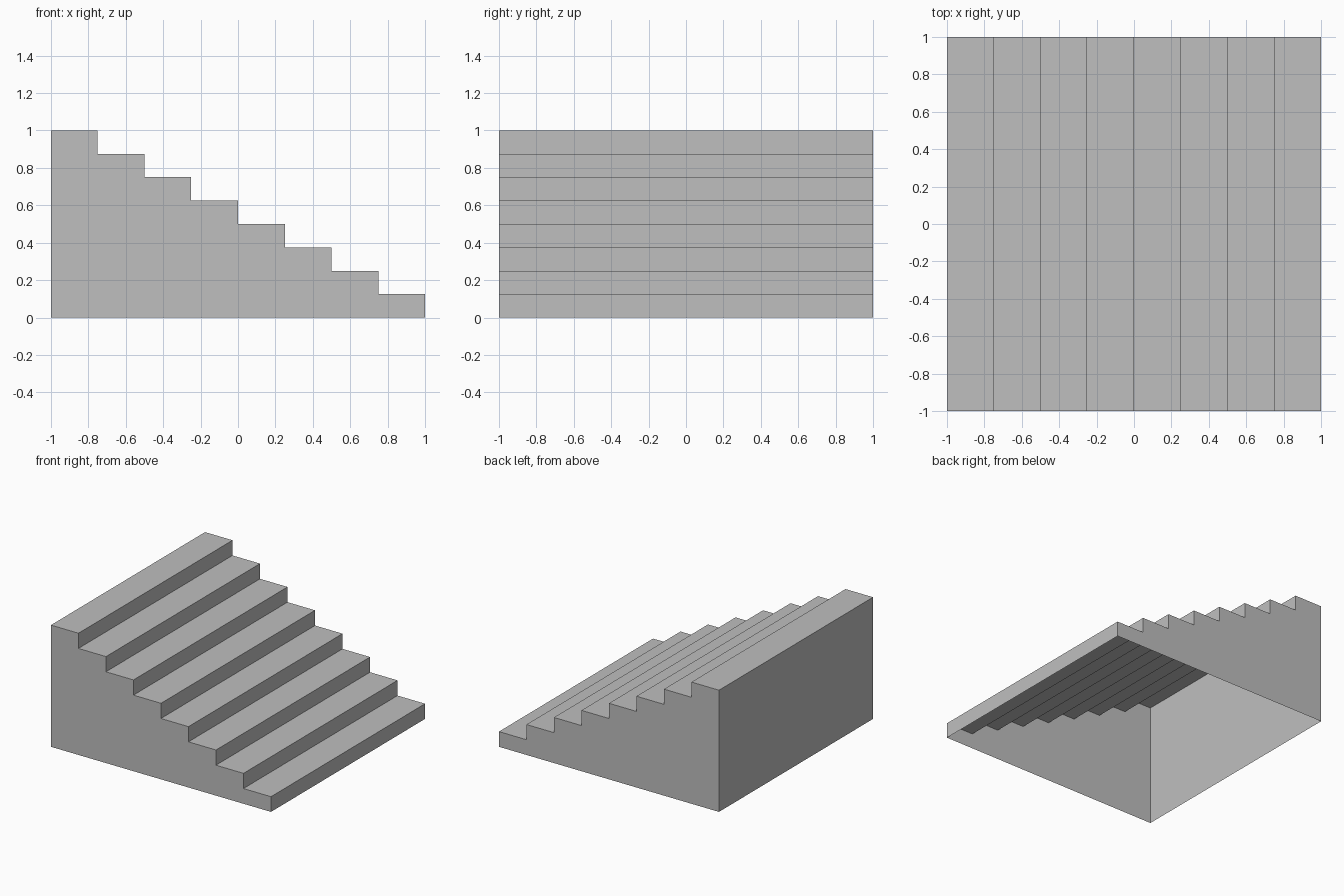
import bpy
import bmesh

cube = bpy.data.objects.get("Cube")
if cube:
    bpy.data.objects.remove(cube, do_unlink=True)

STEPS = 8
TREAD = 2 / STEPS
RISE = 1 / STEPS

# Plain grey material
grey = bpy.data.materials.new("plain grey")
grey.use_nodes = True
colour = (0.52, 0.52, 0.52, 1)
grey.diffuse_color = colour
grey.node_tree.nodes["Principled BSDF"].inputs["Base Color"].default_value = colour

# Stepped side profile, from the tall end down to the low end
profile = [(-1, 0)]
for i in range(STEPS):
    x, z = -1 + i * TREAD, 1 - i * RISE
    profile += [(x, z), (x + TREAD, z)]
profile.append((1, 0))

# Side walls joined by treads and risers; the underside stays open
bm = bmesh.new()
front = [bm.verts.new((x, -1, z)) for x, z in profile]
back = [bm.verts.new((x, 1, z)) for x, z in profile]
bm.faces.new(front)
bm.faces.new(back[::-1])
for i in range(len(profile) - 1):
    bm.faces.new((front[i], back[i], back[i + 1], front[i + 1]))
bmesh.ops.recalc_face_normals(bm, faces=bm.faces)

mesh = bpy.data.meshes.new("staircase")
bm.to_mesh(mesh)
bm.free()
mesh.materials.append(grey)
staircase = bpy.data.objects.new("staircase", mesh)
bpy.context.collection.objects.link(staircase)
